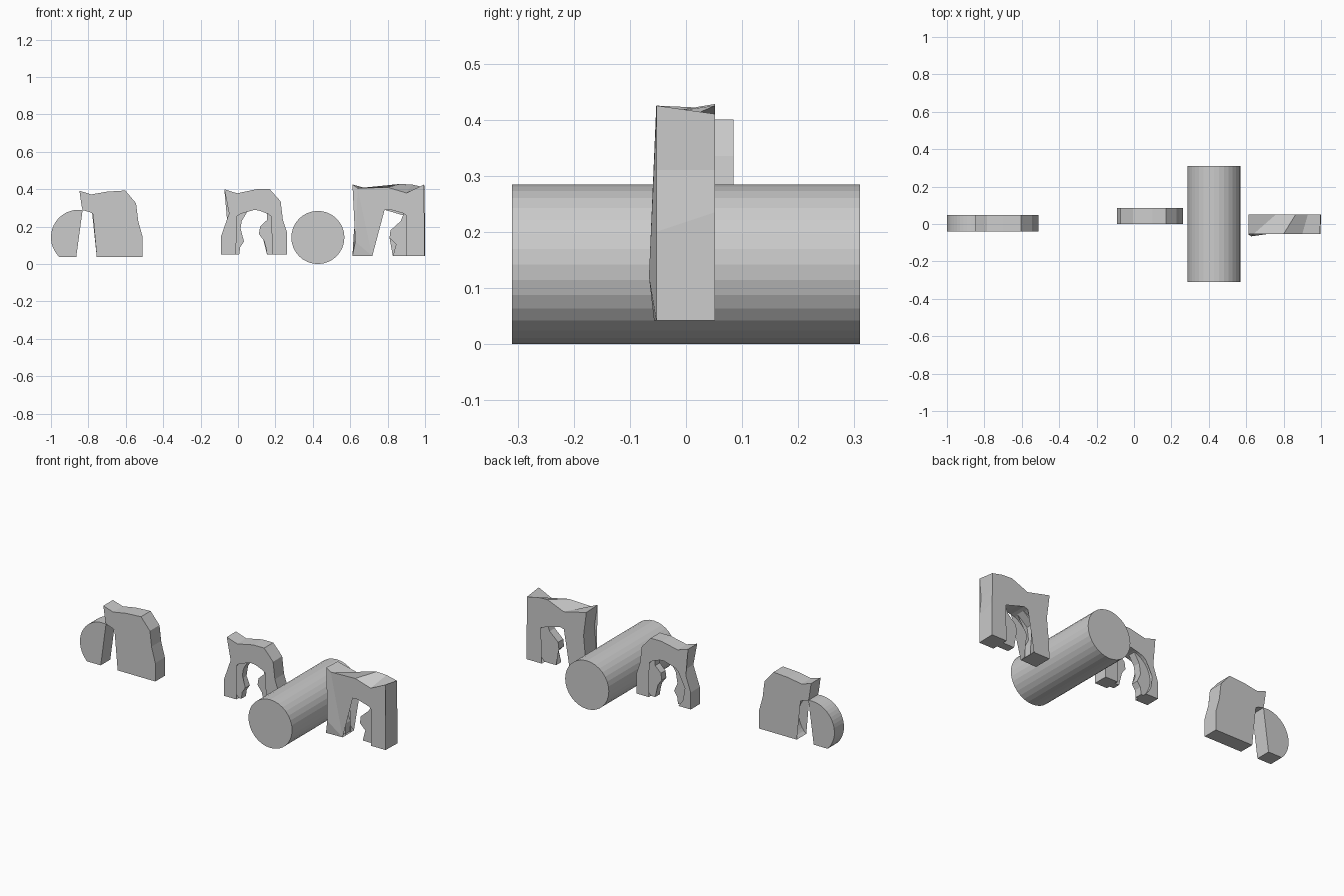
import bpy, bmesh
from math import cos, sin, asin, pi


def arc(cx, cz, r, a0, a1, n):
    return [(cx + r * cos(a0 + (a1 - a0) * i / n), cz + r * sin(a0 + (a1 - a0) * i / n))
            for i in range(n + 1)]


def loft(name, front, back):
    """Closed solid between two matching outlines of (x, y, z) points."""
    bm = bmesh.new()
    f = [bm.verts.new(p) for p in front]
    b = [bm.verts.new(p) for p in back]
    n = len(f)
    caps = [bm.faces.new(f), bm.faces.new(b[::-1])]
    for i in range(n):
        j = (i + 1) % n
        bm.faces.new((f[j], f[i], b[i], b[j]))
    bmesh.ops.triangulate(bm, faces=caps)
    bmesh.ops.recalc_face_normals(bm, faces=bm.faces[:])
    me = bpy.data.meshes.new(name)
    bm.to_mesh(me)
    bm.free()
    ob = bpy.data.objects.new(name, me)
    bpy.context.collection.objects.link(ob)
    return ob


def plate(name, outline, y0, y1):
    return loft(name, [(x, y0, z) for x, z in outline], [(x, y1, z) for x, z in outline])


def webs(name, cx, cz, r, zb, left, right, y0, y1):
    """Thin recessed webs filling the sides of a round opening down to zb."""
    low = asin((zb - cz) / r)
    for side, edge, sgn in (("left", left, -1), ("right", right, 1)):
        top = asin(min(1, (edge[0][1] - cz) / r))
        if sgn > 0:
            rim = arc(cx, cz, r, low, top, 14)
        else:
            rim = arc(cx, cz, r, pi - low, pi - top, 14)
        plate(name + "_" + side, rim + edge[1:], y0, y1)


# Left block: half arch joined to a sliced disc
cx, cz, r, zb = -0.853, 0.143, 0.147, 0.037
low = asin((zb - cz) / r)
arch = [(-0.755, zb), (-0.51, zb), (-0.51, 0.145), (-0.535, 0.235), (-0.545, 0.325),
        (-0.603, 0.393), (-0.70, 0.387), (-0.785, 0.372), (-0.848, 0.392), (-0.836, 0.31)]
plate("half_arch", arch + arc(cx, cz, r, 1.42, low, 18)[:-1], -0.04, 0.049)
plate("disc_slice", arc(cx, cz, r, 1.42, pi - low, 18) + [(-0.865, zb)], -0.04, 0.049)

# Middle block: arch with recessed wavy webs
cx, cz, r, zb = 0.086, 0.15, 0.139, 0.05
low = asin((zb - cz) / r)
arch = [(0.262, zb), (0.262, 0.17), (0.24, 0.235), (0.228, 0.335), (0.17, 0.40),
        (0.10, 0.40), (-0.005, 0.378), (-0.073, 0.40), (-0.048, 0.27), (-0.09, 0.15), (-0.09, zb)]
plate("middle_arch", arch + arc(cx, cz, r, pi - low, low, 26), 0.0, 0.085)
webs("middle_web", cx, cz, r, zb,
     [(0.06, 0.285), (0.02, 0.23), (0.01, 0.17), (0.032, 0.12), (0.012, 0.09), (0.006, zb)],
     [(0.155, 0.27), (0.155, 0.235), (0.118, 0.2), (0.112, 0.16), (0.142, 0.12), (0.15, 0.085), (0.155, zb)],
     0.022, 0.065)

# Cylinder
bpy.ops.mesh.primitive_cylinder_add(vertices=32, radius=0.142, depth=0.62,
                                    location=(0.427, 0, 0.145 - 0.003), rotation=(pi / 2, 0, 0))
rod = bpy.context.object
rod.name = "cylinder"

# Right block: rough arch whose front and back outlines differ
cx, cz, r, zb = 0.81, 0.15, 0.142, 0.042
low = asin((zb - cz) / r)
front = [(0.997, -0.053, zb), (0.997, -0.053, 0.20), (0.985, -0.053, 0.31), (0.995, -0.053, 0.425),
         (0.90, -0.053, 0.38), (0.80, -0.053, 0.41), (0.64, -0.053, 0.405), (0.612, -0.053, 0.425),
         (0.633, -0.053, 0.30), (0.627, -0.066, 0.12), (0.612, -0.057, zb)]
back = [(1.0, 0.052, zb), (1.0, 0.052, 0.235), (0.997, 0.052, 0.31), (0.997, 0.052, 0.41),
        (0.93, 0.052, 0.425), (0.865, 0.052, 0.428), (0.76, 0.052, 0.385), (0.612, 0.052, 0.42),
        (0.63, 0.052, 0.28), (0.618, 0.052, 0.15), (0.612, 0.052, zb)]
ring = arc(cx, cz, r, pi - low, low, 26)
loft("right_arch", front + [(x, -0.053, z) for x, z in ring],
     back + [(x, 0.052, z) for x, z in ring])
webs("right_web", cx, cz, r, zb,
     [(0.77, 0.285), (0.70, 0.23), (0.69, 0.16), (0.715, 0.11), (0.712, zb)],
     [(0.88, 0.27), (0.87, 0.23), (0.815, 0.18), (0.81, 0.14), (0.845, 0.105), (0.84, 0.08), (0.828, zb)],
     -0.024, 0.024)
